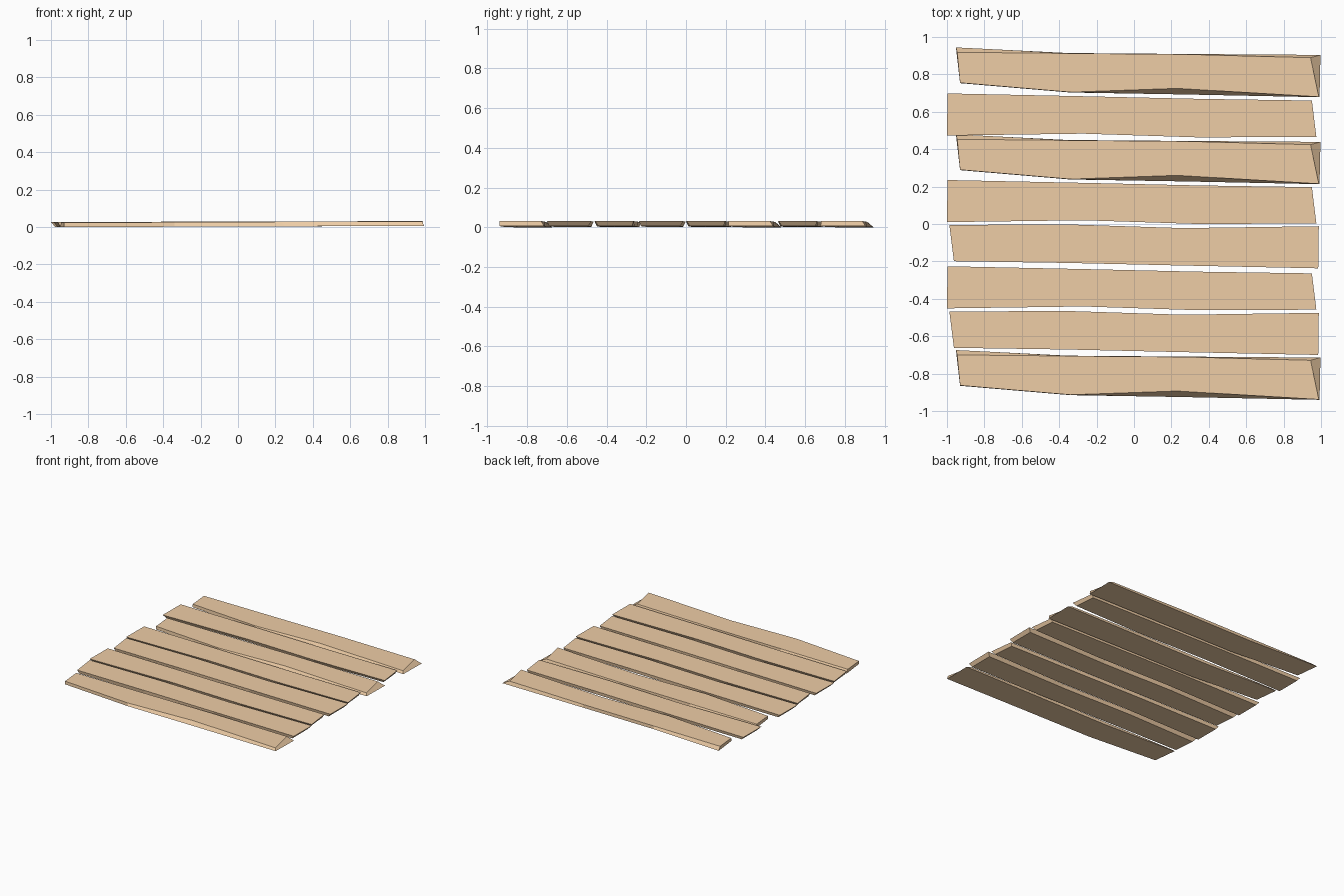
import bpy, bmesh

if "Cube" in bpy.data.objects:
    bpy.data.objects.remove(bpy.data.objects["Cube"])

wood = bpy.data.materials.new("wood")
wood.diffuse_color = (0.86, 0.61, 0.38, 1)
wood.use_nodes = True
wood.node_tree.nodes["Principled BSDF"].inputs["Base Color"].default_value = wood.diffuse_color


def plank(name, bottom, top, z_bottom, z_top, dy=0.0, turn=1, centre=(0, 0)):
    """Loft a crooked board from stations (x_hi, y_hi, x_lo, y_lo) on its bottom and top faces."""
    bm = bmesh.new()

    def point(x, y, z):
        return bm.verts.new((centre[0] + turn * x, centre[1] + turn * y + dy, z))

    rings = []
    for i, (b, t) in enumerate(zip(bottom, top)):
        f = i / (len(top) - 1)
        zb = z_bottom[0] + f * (z_bottom[1] - z_bottom[0])
        zt = z_top[0] + f * (z_top[1] - z_top[0])
        rings.append([point(b[0], b[1], zb), point(t[0], t[1], zt),
                      point(t[2], t[3], zt), point(b[2], b[3], zb)])
    for r, s in zip(rings, rings[1:]):
        for k in range(4):
            bm.faces.new((r[k], r[(k + 1) % 4], s[(k + 1) % 4], s[k]))
    bm.faces.new(rings[0])
    bm.faces.new(rings[-1][::-1])
    bmesh.ops.recalc_face_normals(bm, faces=bm.faces)
    mesh = bpy.data.meshes.new(name)
    bm.to_mesh(mesh)
    bm.free()
    mesh.materials.append(wood)
    obj = bpy.data.objects.new(name, mesh)
    bpy.context.collection.objects.link(obj)
    return obj


# Bevelled boards: wide underside, narrower top
bevel_bottom = [(-0.952, 0.944, -0.93, 0.753), (-0.35, 0.914, -0.34, 0.703),
                (0.28, 0.909, 0.25, 0.693), (0.997, 0.904, 0.992, 0.678)]
bevel_top = [(-0.945, 0.918, -0.93, 0.755), (-0.35, 0.912, -0.34, 0.705),
             (0.28, 0.907, 0.23, 0.725), (0.944, 0.889, 0.988, 0.68)]
for i, dy in enumerate((0, -0.465, -1.618)):
    plank(f"bevelled_board_{i + 1}", bevel_bottom, bevel_top, (0, 0.006), (0.024, 0.031), dy)

# Straight boards: wide top, slightly narrower underside; half are turned end for end
wide_top = [(-0.987, -0.468, -0.963, -0.662), (-0.36, -0.465, -0.36, -0.671),
            (0.26, -0.485, 0.26, -0.685), (0.988, -0.475, 0.985, -0.70)]
narrow_bottom = [(-0.965, -0.485, -0.95, -0.655), (-0.36, -0.477, -0.36, -0.668),
                 (0.26, -0.495, 0.26, -0.682), (0.965, -0.492, 0.965, -0.69)]
for i, dy in enumerate((0, 0.463)):
    plank(f"straight_board_{i + 1}", narrow_bottom, wide_top, (0.001, 0.006), (0.027, 0.032), dy)
for i, dy in enumerate((0, 0.461, 0.924)):
    plank(f"turned_board_{i + 1}", narrow_bottom, wide_top, (0.006, 0.001), (0.031, 0.026),
          dy, turn=-1, centre=(-0.012, -0.926))
